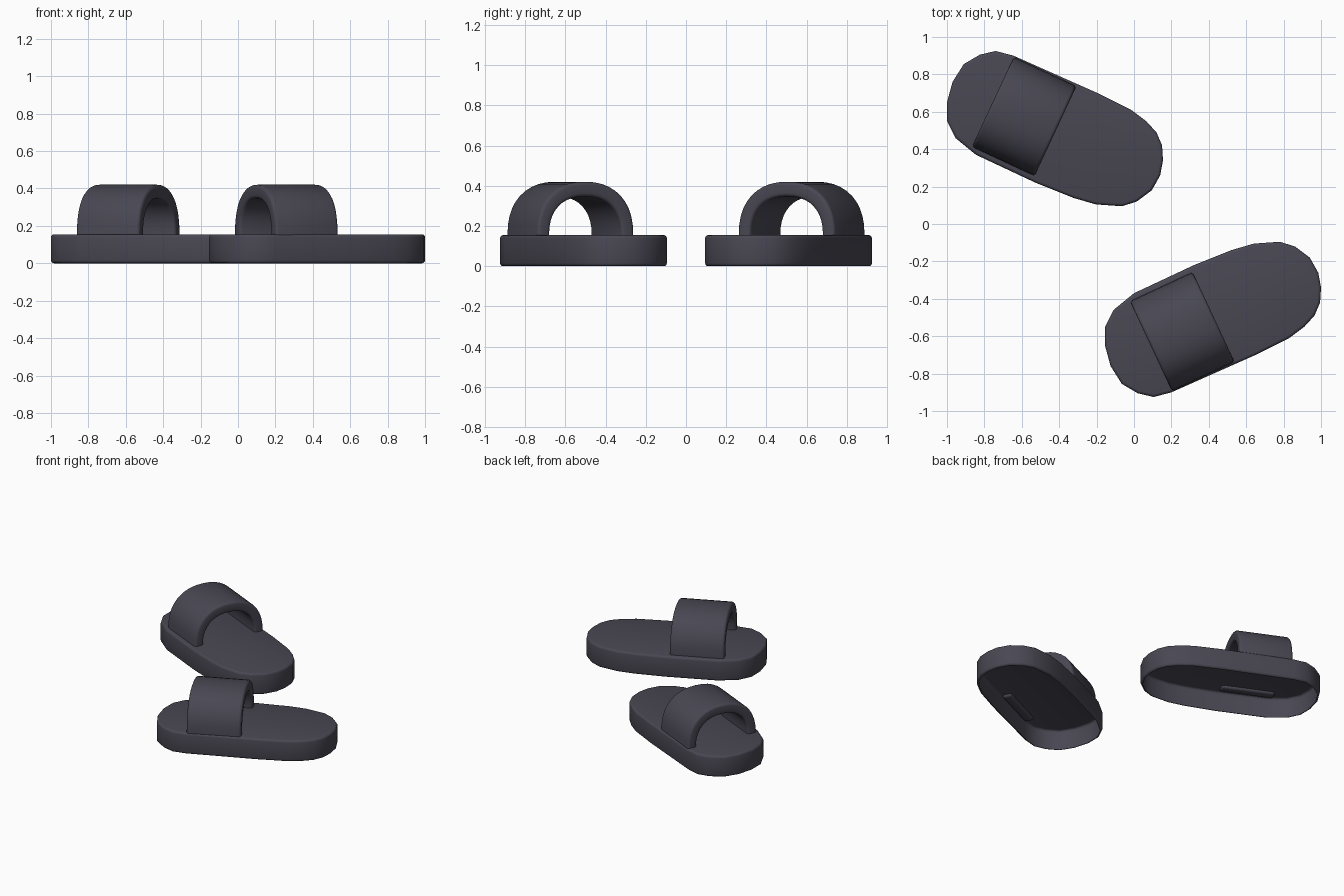
import bpy, bmesh, math
from mathutils import Vector

if "Cube" in bpy.data.objects:
    bpy.data.objects.remove(bpy.data.objects["Cube"])

rubber = bpy.data.materials.new("dark_grey_rubber")
rubber.diffuse_color = (0.066, 0.063, 0.085, 1)
rubber.use_nodes = True
rubber.node_tree.nodes["Principled BSDF"].inputs["Base Color"].default_value = rubber.diffuse_color

SOLE_TOP = 0.155
ANGLE = math.radians(25)
STRAP_CENTRE = Vector((0.258, -0.575))
STRAP_HALF_LENGTH = 0.185

# Sole outline, clockwise from the toe
OUTLINE = [(-0.155, -0.65), (-0.155, -0.55), (-0.11, -0.46), (0.0, -0.37),
           (0.32, -0.22), (0.52, -0.14), (0.64, -0.105), (0.78, -0.095),
           (0.86, -0.12), (0.94, -0.18), (0.985, -0.26), (1.0, -0.34),
           (0.995, -0.42), (0.965, -0.49), (0.91, -0.55), (0.83, -0.61),
           (0.65, -0.70), (0.20, -0.90), (0.105, -0.925), (0.02, -0.905),
           (-0.065, -0.855), (-0.125, -0.76)]


def finish(bm, name, mirrored):
    """Place the part on its side of the pair and shade it."""
    if mirrored:
        for v in bm.verts:
            v.co.x -= 0.845
            v.co.y *= -1
        bmesh.ops.reverse_faces(bm, faces=bm.faces[:])
    mesh = bpy.data.meshes.new(name)
    bm.to_mesh(mesh)
    bm.free()
    mesh.materials.append(rubber)
    obj = bpy.data.objects.new(name, mesh)
    bpy.context.collection.objects.link(obj)
    bpy.ops.object.select_all(action='DESELECT')
    obj.select_set(True)
    bpy.context.view_layer.objects.active = obj
    bpy.ops.object.shade_smooth_by_angle(angle=math.radians(40))


def make_sole(name, mirrored):
    """Hollow shell with rounded rims and an open underside."""
    bm = bmesh.new()
    base = bm.faces.new([bm.verts.new((x, y, 0)) for x, y in OUTLINE])
    ext = bmesh.ops.extrude_face_region(bm, geom=[base], use_keep_orig=True)
    for v in ext["geom"]:
        if isinstance(v, bmesh.types.BMVert):
            v.co.z = SOLE_TOP
    bmesh.ops.recalc_face_normals(bm, faces=bm.faces[:])
    rims = [e for e in bm.edges if abs(e.verts[0].co.z - e.verts[1].co.z) < 1e-4]
    bmesh.ops.bevel(bm, geom=rims, offset=0.016, segments=3, profile=0.5,
                    affect='EDGES')
    bmesh.ops.recalc_face_normals(bm, faces=bm.faces[:])
    bottom = [f for f in bm.faces if f.normal.z < -0.99]
    bmesh.ops.delete(bm, geom=bottom, context='FACES')
    finish(bm, name, mirrored)


def arch(half_width, height, steps=20, power=2.3):
    """Superellipse arch whose feet pass just through the sole top."""
    pts = [(half_width, SOLE_TOP - 0.017)]
    for i in range(steps + 1):
        a = math.pi * i / steps
        c, s = math.cos(a), max(math.sin(a), 0)
        pts.append((math.copysign(abs(c) ** (2 / power), c) * half_width,
                    SOLE_TOP + height * s ** (2 / power)))
    pts.append((-half_width, SOLE_TOP - 0.017))
    return pts


def make_strap(name, mirrored):
    """Thick arched band with rounded edges."""
    along = Vector((math.cos(ANGLE), math.sin(ANGLE)))
    across = Vector((-along.y, along.x))
    outer, inner = arch(0.265, 0.265), arch(0.197, 0.192)
    bm = bmesh.new()
    rings = []
    for (ov, oz), (iv, iz) in zip(outer, inner):
        ring = []
        for u, v, z in ((-1, ov, oz), (1, ov, oz), (1, iv, iz), (-1, iv, iz)):
            p = STRAP_CENTRE + along * (u * STRAP_HALF_LENGTH) + across * v
            ring.append(bm.verts.new((p.x, p.y, z)))
        rings.append(ring)
    for a, b in zip(rings, rings[1:]):
        for k in range(4):
            bm.faces.new((a[k], a[(k + 1) % 4], b[(k + 1) % 4], b[k]))
    bm.faces.new(rings[0])
    bm.faces.new(rings[-1])
    bmesh.ops.recalc_face_normals(bm, faces=bm.faces[:])
    sharp = [e for e in bm.edges if e.calc_face_angle(0) > math.radians(60)]
    bmesh.ops.bevel(bm, geom=sharp, offset=0.018, segments=3, profile=0.5,
                    affect='EDGES', clamp_overlap=True)
    bmesh.ops.recalc_face_normals(bm, faces=bm.faces[:])
    finish(bm, name, mirrored)


for side, mirrored in (("right", False), ("left", True)):
    make_sole(side + "_sole", mirrored)
    make_strap(side + "_strap", mirrored)
